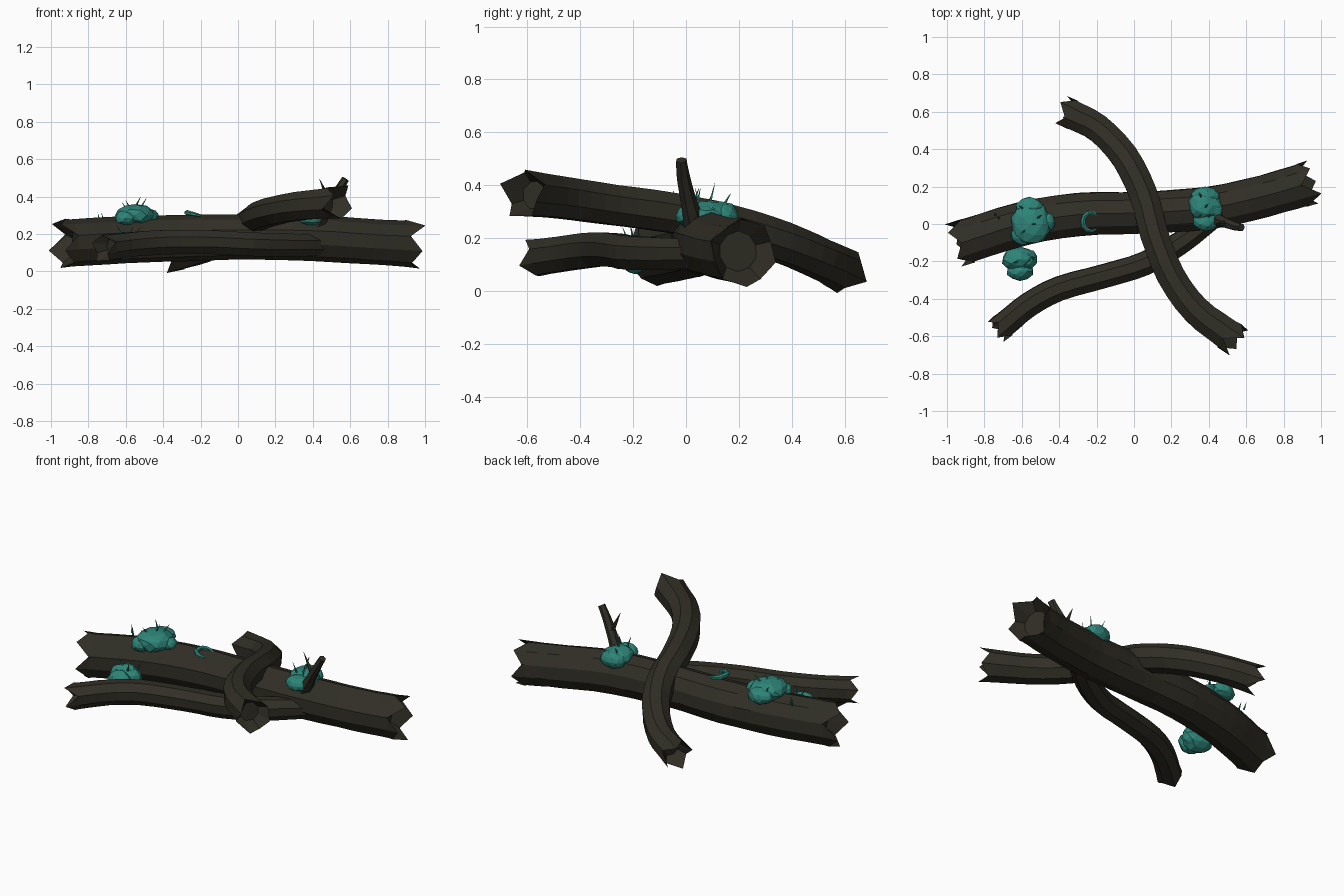
import bpy, bmesh, math, random
from mathutils import Vector, Matrix

if "Cube" in bpy.data.objects:
    bpy.data.objects.remove(bpy.data.objects["Cube"])

random.seed(4)


def material(name, rgb):
    m = bpy.data.materials.new(name)
    m.diffuse_color = (*rgb, 1)
    m.use_nodes = True
    m.node_tree.nodes["Principled BSDF"].inputs["Base Color"].default_value = m.diffuse_color
    return m


BARK = material("dark bark", (0.030, 0.028, 0.019))
MOSS = material("teal moss", (0.027, 0.235, 0.19))


def finish(bm, name, mat):
    bmesh.ops.recalc_face_normals(bm, faces=bm.faces)
    me = bpy.data.meshes.new(name)
    bm.to_mesh(me)
    bm.free()
    me.materials.append(mat)
    ob = bpy.data.objects.new(name, me)
    bpy.context.collection.objects.link(ob)
    return ob


def spline(pts, steps):
    """Catmull-Rom through (x, y, z, radius) points."""
    p = [Vector(q) for q in pts]
    p = [2 * p[0] - p[1]] + p + [2 * p[-1] - p[-2]]
    out = []
    for i in range(1, len(p) - 2):
        a, b, c, d = p[i - 1:i + 3]
        for k in range(steps):
            t = k / steps
            out.append(0.5 * (2 * b + (c - a) * t + (2 * a - 5 * b + 4 * c - d) * t * t
                              + (3 * b - a - 3 * c + d) * t ** 3))
    return out + [p[-2]]


def tube(name, pts, sides, mat, teeth=0.0, rough=0.0, steps=3):
    """Swept tube; teeth > 0 gives splintered, hollowed ends."""
    path = spline(pts, steps)
    bm = bmesh.new()
    lobes = [1 + random.uniform(-rough, rough) for _ in range(sides)]
    n = len(path)

    def frame(i):
        t = (path[min(i + 1, n - 1)].xyz - path[max(i - 1, 0)].xyz).normalized()
        s = t.cross(Vector((0, 0, 1))).normalized()
        return t, s, s.cross(t)

    def ring(i, scale=1, offs=None):
        t, s, u = frame(i)
        vs = []
        for k in range(sides):
            a = 2 * math.pi * (k + 0.5) / sides
            r = path[i].w * scale * lobes[k] * (1 + random.uniform(-rough, rough) * 0.3)
            co = path[i].xyz + r * (math.cos(a) * s + math.sin(a) * u)
            vs.append(bm.verts.new(co + t * (offs[k] if offs else 0)))
        return vs

    def splinter(sign):
        return [sign * teeth * (random.uniform(0.7, 1.0) if k % 2 else random.uniform(-0.1, 0.4))
                for k in range(sides)]

    rings = [ring(i) for i in range(n)]
    if teeth:
        # jagged rim, then an inner wall sinking into the wood
        for i, sign in ((0, -1), (n - 1, 1)):
            extra = [ring(i, 1.04, splinter(sign)), ring(i, 0.62, [-sign * teeth * 0.3] * sides)]
            rings = extra[::-1] + rings if i == 0 else rings + extra
    for r0, r1 in zip(rings, rings[1:]):
        for k in range(sides):
            j = (k + 1) % sides
            bm.faces.new((r0[k], r0[j], r1[j], r1[k]))
    bm.faces.new(rings[0])
    bm.faces.new(rings[-1])
    return finish(bm, name, mat)


def spike(bm, base, tip, r):
    d = Vector(tip) - Vector(base)
    rot = d.to_track_quat('Z', 'Y').to_matrix().to_4x4()
    bmesh.ops.create_cone(bm, segments=4, radius1=r, radius2=0.0005, depth=d.length, cap_ends=True,
                          matrix=Matrix.Translation(Vector(base) + d / 2) @ rot)


def moss(name, lobes, spikes):
    """Lumpy clump of faceted lobes (x, y, z, rx, ry, rz) with fine sprouts."""
    bm = bmesh.new()
    for x, y, z, rx, ry, rz in lobes:
        new = bmesh.ops.create_icosphere(bm, subdivisions=2, radius=1)['verts']
        for v in new:
            f = random.uniform(0.92, 1.06)
            v.co = Vector((x + v.co.x * rx * f, y + v.co.y * ry * f, z + v.co.z * rz * f))
    for x, y, z, dx, dy, dz in spikes:
        spike(bm, (x, y, z), (x + dx, y + dy, z + dz), 0.007)
    return finish(bm, name, MOSS)


# Logs: centre line and radius
tube("main_log", [(-0.89, -0.09, 0.155, 0.125), (-0.6, 0.0, 0.17, 0.125), (-0.3, 0.05, 0.18, 0.123),
                  (0.05, 0.06, 0.185, 0.12), (0.4, 0.085, 0.18, 0.122), (0.7, 0.15, 0.16, 0.12),
                  (0.89, 0.205, 0.15, 0.122)], 10, BARK, 0.095, 0.04)
tube("low_branch", [(-0.69, -0.535, 0.13, 0.072), (-0.56, -0.43, 0.145, 0.07), (-0.4, -0.345, 0.155, 0.07),
                    (-0.15, -0.275, 0.155, 0.068), (0.06, -0.21, 0.145, 0.068), (0.25, -0.1, 0.14, 0.066),
                    (0.42, 0.03, 0.14, 0.06)], 8, BARK, 0.075, 0.04)
tube("crossing_branch", [(0.5, -0.59, 0.365, 0.088), (0.33, -0.46, 0.35, 0.082), (0.2, -0.28, 0.325, 0.08),
                         (0.11, -0.06, 0.295, 0.08), (0.05, 0.16, 0.25, 0.08), (-0.05, 0.36, 0.185, 0.08),
                         (-0.19, 0.51, 0.12, 0.078), (-0.32, 0.58, 0.085, 0.082)], 8, BARK, 0.095, 0.04)

# Broken twig with a side thorn
tube("twig", [(0.42, 0.035, 0.24, 0.042), (0.48, 0.01, 0.34, 0.03), (0.535, -0.01, 0.43, 0.025),
              (0.575, -0.018, 0.495, 0.021)], 6, BARK, 0, 0.05, 2)
bm = bmesh.new()
spike(bm, (0.495, 0.005, 0.36), (0.435, 0.0, 0.495), 0.018)
finish(bm, "twig_thorn", BARK)

# Moss clumps
moss("left_moss", [(-0.55, 0.0, 0.3, 0.11, 0.115, 0.058), (-0.56, 0.09, 0.295, 0.075, 0.055, 0.045),
                   (-0.46, 0.01, 0.295, 0.04, 0.05, 0.035), (-0.6, -0.06, 0.285, 0.06, 0.055, 0.045)],
     [(-0.55, 0.0, 0.34, 0.03, 0.0, 0.06), (-0.52, 0.03, 0.34, 0.03, 0.02, 0.05),
      (-0.58, -0.03, 0.34, -0.02, -0.02, 0.04), (-0.59, 0.08, 0.32, -0.03, 0.02, 0.05)])
moss("lower_moss", [(-0.615, -0.19, 0.135, 0.095, 0.07, 0.075), (-0.61, -0.255, 0.14, 0.07, 0.05, 0.06),
                    (-0.57, -0.19, 0.14, 0.055, 0.055, 0.06)],
     [(-0.62, -0.2, 0.19, -0.03, -0.01, 0.06), (-0.58, -0.22, 0.19, 0.02, -0.02, 0.05),
      (-0.55, -0.18, 0.18, 0.03, 0.0, 0.06)])
moss("right_moss", [(0.375, 0.1, 0.29, 0.088, 0.09, 0.056), (0.38, 0.15, 0.285, 0.08, 0.05, 0.05),
                    (0.385, 0.015, 0.285, 0.07, 0.055, 0.045), (0.43, 0.08, 0.285, 0.045, 0.06, 0.04)],
     [(0.38, 0.09, 0.33, 0.02, 0.02, 0.08), (0.4, 0.04, 0.32, 0.01, 0.015, 0.07),
      (0.36, 0.05, 0.32, -0.02, -0.015, 0.07), (0.36, 0.14, 0.32, -0.01, 0.03, 0.05)])

# Small curled tendril lying on the log
tube("moss_curl", [(-0.228 + 0.045 * math.cos(a), 0.012 + 0.05 * math.sin(a),
                    0.303 - 0.01 * math.cos(a), 0.007 + 0.007 * math.sin(k / 8 * math.pi))
                   for k in range(9) for a in [math.radians(50 + k * 32)]], 6, MOSS, 0, 0.05, 1)

# Two tiny sprouts on the log top
bm = bmesh.new()
for x, y in ((-0.72, 0.03), (-0.74, 0.05)):
    spike(bm, (x, y, 0.27), (x - 0.01, y + 0.01, 0.315), 0.006)
finish(bm, "sprouts", MOSS)
